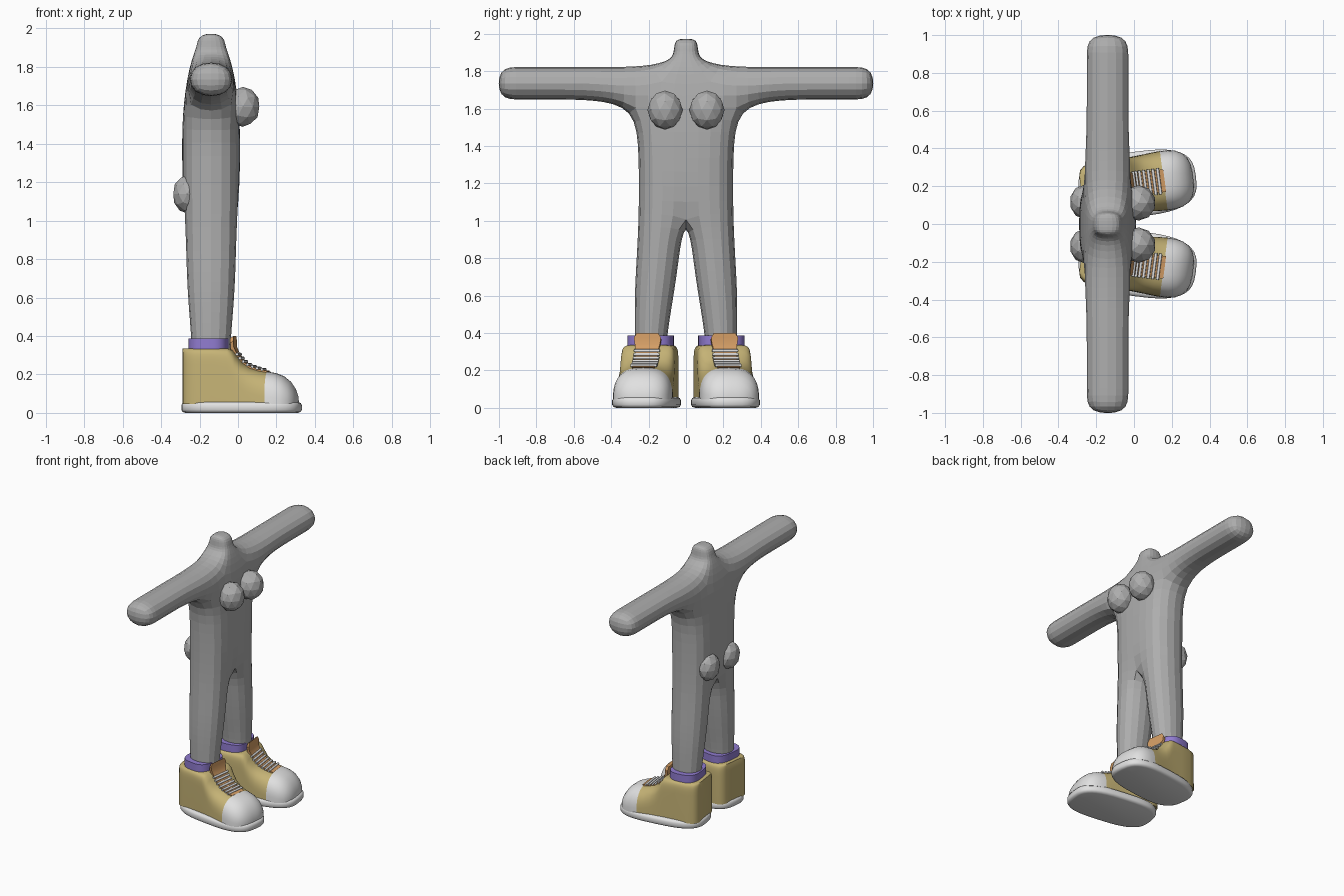
import bpy, bmesh, math

if "Cube" in bpy.data.objects:
    bpy.data.objects.remove(bpy.data.objects["Cube"])


def material(name, rgb):
    m = bpy.data.materials.new(name)
    m.diffuse_color = (*rgb, 1)
    m.use_nodes = True
    m.node_tree.nodes["Principled BSDF"].inputs["Base Color"].default_value = m.diffuse_color
    return m


GREY = material("body grey", (0.42, 0.42, 0.42))
GOLD = material("shoe tan", (0.56, 0.45, 0.18))
WHITE = material("rubber white", (0.75, 0.75, 0.75))
PURPLE = material("sock purple", (0.28, 0.2, 0.63))
ORANGE = material("tongue orange", (0.66, 0.34, 0.13))


def finish(name, bm, mats, smooth=None):
    bmesh.ops.recalc_face_normals(bm, faces=bm.faces)
    me = bpy.data.meshes.new(name)
    bm.to_mesh(me)
    bm.free()
    for m in mats:
        me.materials.append(m)
    ob = bpy.data.objects.new(name, me)
    bpy.context.collection.objects.link(ob)
    if smooth:
        bpy.ops.object.select_all(action='DESELECT')
        ob.select_set(True)
        bpy.context.view_layer.objects.active = ob
        bpy.ops.object.shade_smooth_by_angle(angle=math.radians(smooth))
    return ob


# Body: flat cage of (y, z, half depth) points, thickened and subdivided
XC = -0.14
P = {
    'crotch': (0, 1.02, .145), 'hip': (.262, 1.02, .145),
    'i1': (.03, .78, .14), 'o1': (.275, .78, .14),
    'i2': (.06, .58, .13), 'o2': (.285, .58, .13),
    'i3': (.10, .36, .108), 'o3': (.28, .36, .108),
    'i4': (.105, .15, .105), 'o4': (.28, .15, .105),
    'belly': (0, 1.35, .152), 'waist': (.262, 1.35, .152),
    'chest': (0, 1.6, .153), 'armpit': (.28, 1.6, .14),
    'collar': (0, 1.85, .10), 'neck': (.09, 1.85, .10), 'shoulder': (.28, 1.83, .125),
    'h0': (0, 1.9, .075), 'h1': (.065, 1.9, .07),
    'top0': (0, 1.975, .07), 'top1': (.065, 1.975, .065),
}
FACES = [
    ('crotch', 'i1', 'o1', 'hip'), ('i1', 'i2', 'o2', 'o1'), ('i2', 'i3', 'o3', 'o2'),
    ('i3', 'i4', 'o4', 'o3'), ('crotch', 'hip', 'waist', 'belly'),
    ('belly', 'waist', 'armpit', 'chest'),
    ('chest', 'armpit', 'shoulder', 'neck', 'collar'),
    ('collar', 'neck', 'h1', 'h0'), ('h0', 'h1', 'top1', 'top0'),
]
low, high = 'armpit', 'shoulder'
for k, y in enumerate((.5, .7, .88, 1.012)):
    P[f'al{k}'], P[f'ah{k}'] = (y, 1.64, .12), (y, 1.83, .12)
    FACES.append((low, f'al{k}', f'ah{k}', high))
    low, high = f'al{k}', f'ah{k}'

bm = bmesh.new()
cache = {}


def cage_vert(name, side, face):
    y, z, d = P[name]
    key = (name, side if y else 0, face)
    if key not in cache:
        cache[key] = bm.verts.new((XC + face * d, side * y, z))
    return cache[key]


edges = {}
for side in (1, -1):
    for f in FACES:
        for face in (1, -1):
            bm.faces.new([cage_vert(n, side, face) for n in f])
        for a, b in zip(f, f[1:] + f[:1]):
            on_mid = P[a][0] == 0 and P[b][0] == 0
            key = (frozenset((a, b)), 0 if on_mid else side)
            edges.setdefault(key, []).append((a, b, side))
for uses in edges.values():
    if len(uses) == 1:
        a, b, s = uses[0]
        bm.faces.new([cage_vert(a, s, 1), cage_vert(b, s, 1),
                      cage_vert(b, s, -1), cage_vert(a, s, -1)])
body = finish("body", bm, [GREY])
sub = body.modifiers.new("Subdivision", 'SUBSURF')
sub.levels = sub.render_levels = 2


# Faceted balls on the chest and the seat
def ball(name, loc, size):
    b = bmesh.new()
    bmesh.ops.create_icosphere(b, subdivisions=2, radius=1)
    for v in b.verts:
        v.co = [c + s * x for c, s, x in zip(loc, size, v.co)]
    finish(name, b, [GREY])


for side, tag in ((1, "left"), (-1, "right")):
    ball(f"{tag}_chest_ball", (.025, side * .112, 1.592), (.09, .094, .104))
    ball(f"{tag}_seat_ball", (-.265, side * .117, 1.138), (.075, .09, .1))


# Shoes: lofted in foot space (u along foot, v across, z up), turned outward
def spow(x, e):
    return math.copysign(abs(x) ** e, x)


def oval(uc, a, b, z, n, count=40):
    ts = [2 * math.pi * i / count for i in range(count)]
    return [(uc + a * spow(math.cos(t), 2 / n), b * spow(math.sin(t), 2 / n), z) for t in ts]


def arch(u, w, top, n, count=24):
    ts = [math.pi * i / count for i in range(count + 1)]
    return [(u, w * spow(math.cos(t), 2 / n),
             .045 + (top - .045) * abs(math.sin(t)) ** (2 / n)) for t in ts]


TURN = math.radians(7.5)


def loft(name, rings, mats, side, smooth=40, rule=None, turn=TURN):
    b = bmesh.new()
    c, s = math.cos(turn), math.sin(turn)
    rows = [[b.verts.new((-.14 + (u + .14) * c - v * s,
                          side * (.19 + (u + .14) * s + v * c), z)) for u, v, z in r]
            for r in rings]
    for k, (r0, r1) in enumerate(zip(rows, rows[1:])):
        for i in range(len(r0)):
            j = (i + 1) % len(r0)
            f = b.faces.new((r0[i], r0[j], r1[j], r1[i]))
            if rule:
                f.material_index = rule(rings[k][0][0])
    b.faces.new(rows[0])
    end = b.faces.new(rows[-1])
    if rule:
        end.material_index = rule(rings[-1][0][0])
    return finish(name, b, mats, smooth)


# stations: position, half width, top height, squareness
UPPER = [(-.28, .085, .335, 12), (-.272, .112, .335, 12), (-.25, .132, .335, 12),
         (-.2, .143, .335, 12), (-.12, .145, .335, 12), (-.04, .145, .335, 10),
         (-.02, .146, .327, 8), (0, .147, .30, 6), (.03, .149, .262, 4.5),
         (.07, .152, .235, 3.6), (.12, .156, .22, 3.1), (.16, .158, .214, 2.8),
         (.2, .157, .207, 2.7), (.24, .15, .191, 2.6), (.275, .132, .163, 2.5),
         (.298, .105, .13, 2.5), (.311, .07, .098, 2.5), (.316, .035, .07, 2.5)]
TONGUE = [(.165, .06, .218), (.12, .06, .226), (.07, .06, .243), (.03, .06, .272),
          (.003, .06, .308), (-.012, .068, .342), (-.014, .073, .375), (-.016, .058, .4)]
LACES = [(.005, .305), (.02, .285), (.038, .267), (.06, .251), (.085, .24),
         (.11, .232), (.135, .226)]

for side, tag in ((1, "left"), (-1, "right")):
    loft(f"{tag}_sole", [oval(.02, .312 - i, .172 - i, z, 3) for i, z in
                         ((.02, 0), (.006, .005), (0, .016), (0, .04), (.006, .052), (.02, .057))],
         [WHITE], side, 60)
    loft(f"{tag}_shoe_upper", [arch(*st) for st in UPPER], [GOLD, WHITE], side, 45,
         lambda u: int(u > .159))
    loft(f"{tag}_sock", [oval(-.15, .105, .122, z, 3) for z in (.28, .387)], [PURPLE], side)
    loft(f"{tag}_tongue", [[(u, w, z), (u, -w, z), (u - .016, -w, z - .012), (u - .016, w, z - .012)]
                           for u, w, z in TONGUE], [ORANGE], side)
    for k, (u, z) in enumerate(LACES):
        loft(f"{tag}_lace_{k + 1}",
             [[(u + .008 * math.cos(i * math.pi / 4), v, z + .008 * math.sin(i * math.pi / 4))
               for i in range(8)] for v in (-.07, .07)], [WHITE], side, 50)
